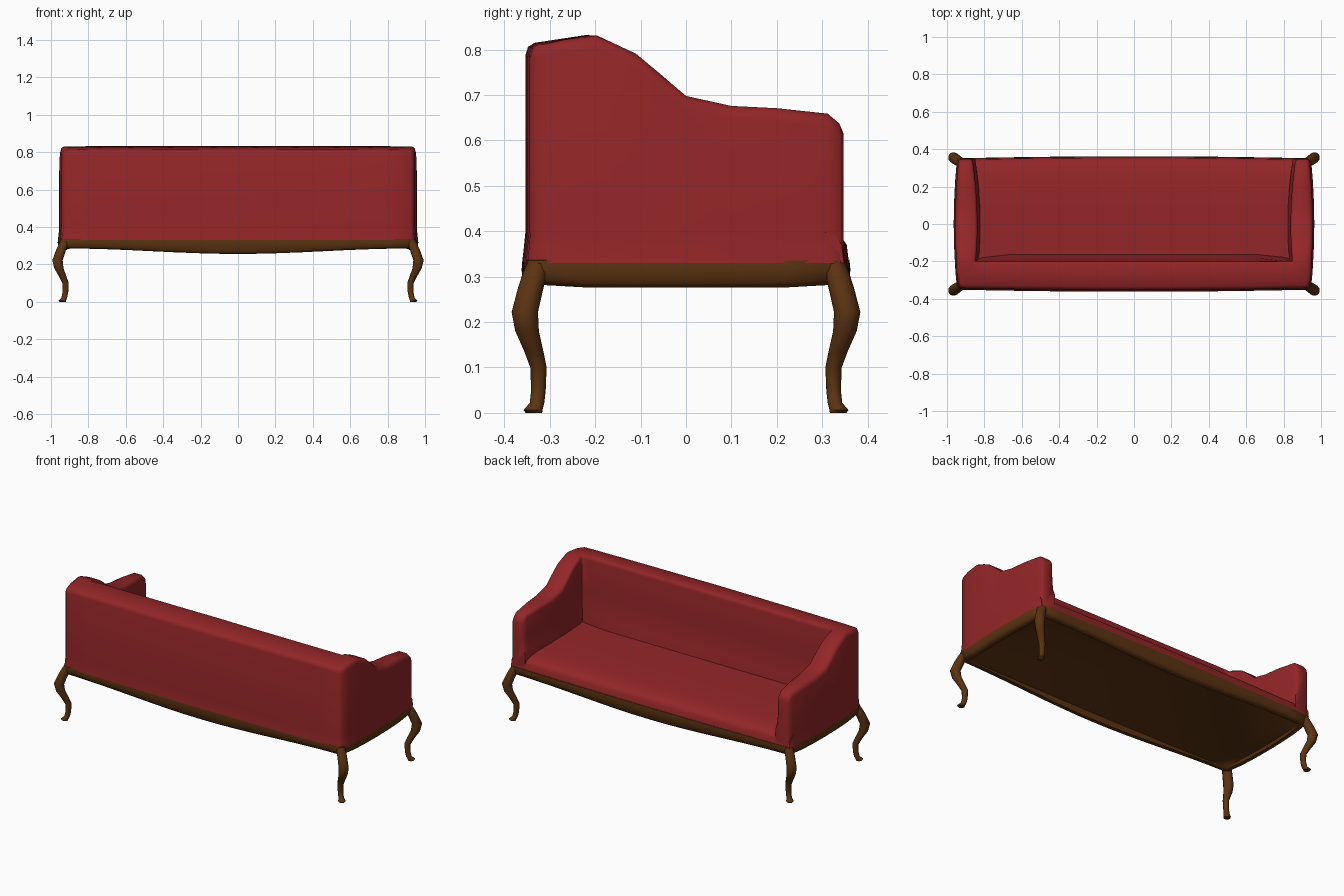
import bpy, bmesh, math
from mathutils import Vector

if "Cube" in bpy.data.objects:
    bpy.data.objects.remove(bpy.data.objects["Cube"])


def material(name, rgb):
    m = bpy.data.materials.new(name)
    m.diffuse_color = (*rgb, 1)
    m.use_nodes = True
    m.node_tree.nodes["Principled BSDF"].inputs["Base Color"].default_value = m.diffuse_color
    return m


RED = material("red upholstery", (0.29, 0.019, 0.021))
WOOD = material("dark brown wood", (0.105, 0.033, 0.006))


def loft(name, rings, mat, closed=False, caps=(True, True), angle=50):
    """Skin a list of equal-length point rings."""
    bm = bmesh.new()
    vs = [[bm.verts.new(p) for p in r] for r in rings]
    n = len(rings[0])
    for a, b in zip(vs, vs[1:]):
        for i in range(n if closed else n - 1):
            j = (i + 1) % n
            bm.faces.new((a[i], a[j], b[j], b[i]))
    if caps[0]:
        bm.faces.new(vs[0][::-1])
    if caps[1]:
        bm.faces.new(vs[-1])
    bmesh.ops.remove_doubles(bm, verts=bm.verts, dist=0.0005)
    bmesh.ops.recalc_face_normals(bm, faces=bm.faces)
    me = bpy.data.meshes.new(name)
    bm.to_mesh(me)
    bm.free()
    me.materials.append(mat)
    ob = bpy.data.objects.new(name, me)
    bpy.context.collection.objects.link(ob)
    bpy.ops.object.select_all(action='DESELECT')
    bpy.context.view_layer.objects.active = ob
    ob.select_set(True)
    bpy.ops.object.shade_smooth_by_angle(angle=math.radians(angle))
    return ob


def side_x(y):
    return 0.938 + 0.018 * (1 - (y / 0.345) ** 2)


def long_y(x):
    return 0.343 + 0.011 * (1 - (x / 0.94) ** 2)


# Arms and back: one wrap-around wall, stations as
# (outer xy, inner top xy, inner bottom xy, outer height, inner height)
stations = []
arm = [(0.347, 0.615), (0.338, 0.637), (0.312, 0.659), (0.2, 0.671), (0.1, 0.676),
       (0.0, 0.698), (-0.055, 0.745), (-0.11, 0.791), (-0.155, 0.812), (-0.2, 0.831)]
for k, (y, h) in enumerate(arm):
    pinch = 0.01 if k == 0 else 0.0
    inner = 0.822 + 0.02 * (y / 0.3) ** 2
    yi = max(y, -0.195)
    stations.append(((side_x(y) - pinch, y), (inner + 0.015 + pinch, yi),
                     (inner, max(y, -0.18)), h, h))
corner_top, corner_low = (0.845, -0.2), (0.831, -0.185)
for o, h in [((0.947, -0.28), 0.822), ((0.938, -0.33), 0.812),
             ((0.925, -0.343), 0.812)]:
    stations.append((o, corner_top, corner_low, h, 0.831))
for x in (0.8, 0.65, 0.45, 0.22):
    low = -0.162 if x < 0.7 else -0.178
    stations.append(((x, -long_y(x)), (x, -0.2), (x, low), 0.814, 0.832))
mirrored = [((-o[0], o[1]), (-i[0], i[1]), (-b[0], b[1]), h, k)
            for o, i, b, h, k in reversed(stations)]
centre = [((0, -long_y(0)), (0, -0.2), (0, -0.162), 0.815, 0.833)]


def wall_ring(s):
    o, i, b = (Vector(p) for p in s[:3])
    ho, hi = s[3], s[4]
    d = (o - i).normalized()
    out = [(o + d * 0.007, 0.33), (o + d * 0.003, 0.365), (o, 0.395), (o, ho - 0.028),
           (o - d * 0.006, ho - 0.009), (o - d * 0.02, ho),
           (i + d * 0.015, hi), (i + d * 0.004, hi - 0.007), (i, hi - 0.022)]
    top = hi - 0.022
    for t, f in ((0.5, 0.1), (0.85, 0.5), (1, 1)):
        out.append((i.lerp(b, f), top + (0.43 - top) * t))
    out.append((b, 0.345))
    return [(p.x, p.y, z) for p, z in out]


loft("arms_and_back", [wall_ring(s) for s in stations + centre + mirrored], RED)

# Seat cushion with a rolled front edge
rings = []
for k in range(13):
    x = -0.943 + 1.886 * k / 12
    f = long_y(x)
    rings.append([(x, -0.25, 0.33), (x, -0.25, 0.432), (x, -0.1, 0.43), (x, 0.1, 0.424),
                  (x, 0.24, 0.414), (x, f - 0.045, 0.402), (x, f - 0.012, 0.388),
                  (x, f, 0.37), (x, f + 0.005, 0.33)])
loft("seat", rings, RED, closed=True)

# Wooden rail with bowed plan and serpentine lower edge, closed underneath
outline = []
N = 16
for sgn in (1, -1):
    for k in range(N + 1):
        x = sgn * (-0.925 + 1.85 * k / N)
        u = abs(x) / 0.925
        outline.append((x, -sgn * long_y(x), 0.285 - 0.029 * (0.5 + 0.5 * math.cos(math.pi * u))))
    for k in range(7):
        y = sgn * (-0.33 + 0.66 * k / 6)
        outline.append((sgn * side_x(y), y, 0.276 if 0 < k < 6 else 0.282))


def rail_ring(off, z=None, up=0.0):
    return [(x * (1 + off / 0.95), y * (1 + off / 0.35), (zb + up) if z is None else z)
            for x, y, zb in outline]


loft("wooden_rail", [rail_ring(-0.01, 0.342), rail_ring(0.006, 0.336), rail_ring(0.008, 0.315),
                     rail_ring(0.003, up=0.012), rail_ring(-0.008), rail_ring(-0.03),
                     rail_ring(-0.036, 0.292)], WOOD, closed=True)

# Four cabriole legs: (x, y, z, radius)
path = [(0.922, 0.325, 0.337, 0.022), (0.932, 0.332, 0.31, 0.027), (0.947, 0.342, 0.275, 0.028),
        (0.965, 0.355, 0.222, 0.029), (0.958, 0.35, 0.18, 0.026), (0.937, 0.335, 0.135, 0.021),
        (0.922, 0.325, 0.1, 0.018), (0.923, 0.325, 0.05, 0.016), (0.929, 0.328, 0.022, 0.016),
        (0.94, 0.337, 0.006, 0.021), (0.938, 0.335, 0.0, 0.018)]
for yn, sy in (("front", -1), ("back", 1)):
    for xn, sx in (("left", -1), ("right", 1)):
        rings = [[(sx * (x + r * math.cos(a)), sy * (y + r * math.sin(a)), z)
                  for a in (math.tau * (k + 0.5) / 10 for k in range(10))]
                 for x, y, z, r in path]
        loft(f"{yn}_{xn}_leg", rings, WOOD, closed=True)
